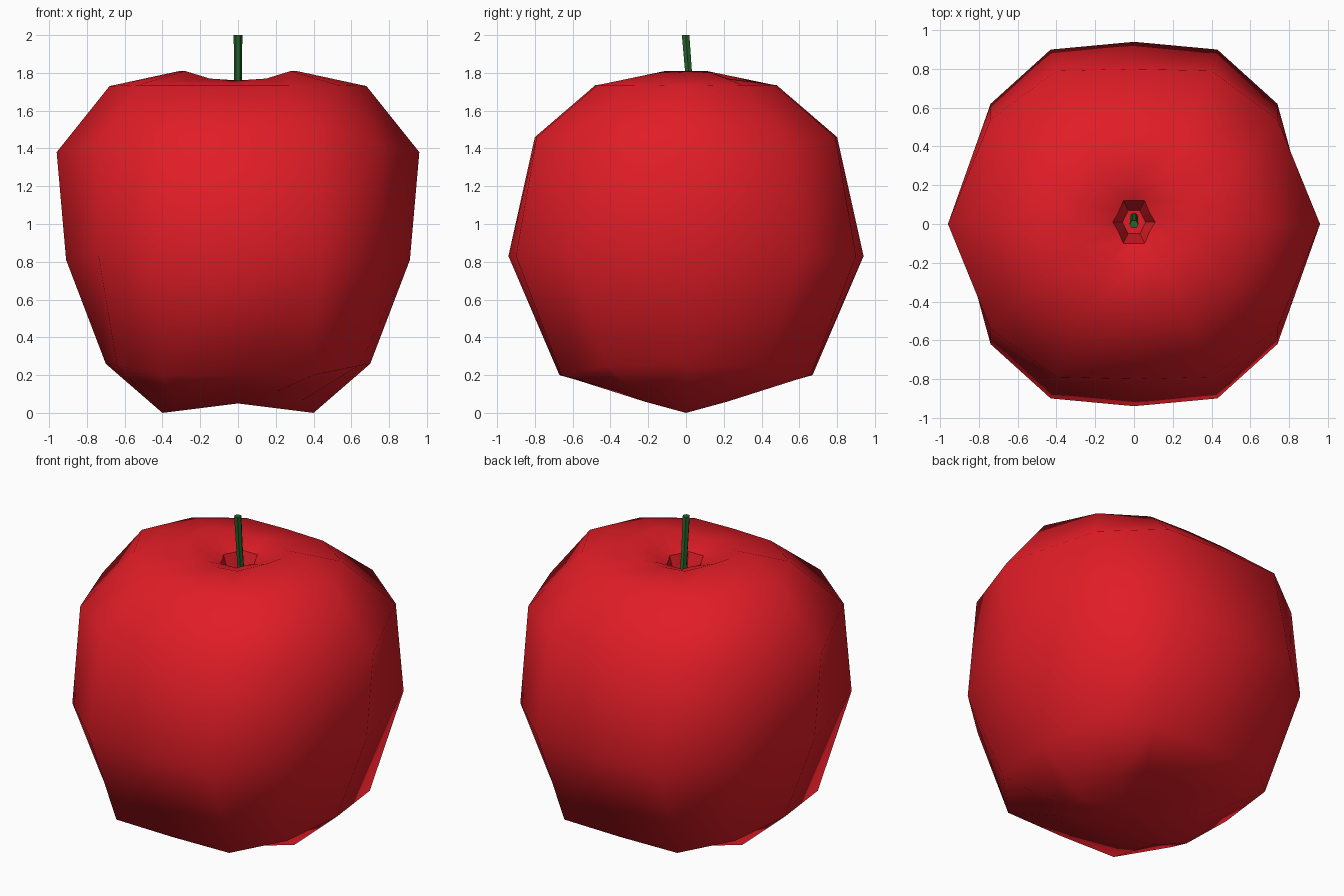
import bpy, bmesh, math
from mathutils import Vector

if "Cube" in bpy.data.objects:
    bpy.data.objects.remove(bpy.data.objects["Cube"])


def material(name, color):
    m = bpy.data.materials.new(name)
    m.diffuse_color = color
    m.use_nodes = True
    m.node_tree.nodes["Principled BSDF"].inputs["Base Color"].default_value = m.diffuse_color
    return m


def loft(bm, rings):
    """Skin a list of closed point rings, return vertex rings and face rows."""
    vr = [[bm.verts.new(p) for p in r] for r in rings]
    rows = []
    for a, b in zip(vr, vr[1:]):
        n = len(a)
        rows.append([bm.faces.new((a[i], a[(i + 1) % n], b[(i + 1) % n], b[i])) for i in range(n)])
    return vr, rows


def finish(bm, name, mat):
    bmesh.ops.recalc_face_normals(bm, faces=bm.faces[:])
    me = bpy.data.meshes.new(name)
    bm.to_mesh(me)
    bm.free()
    me.materials.append(mat)
    ob = bpy.data.objects.new(name, me)
    bpy.context.collection.objects.link(ob)
    return ob


def mirror_ring(q):
    """Quarter ring (+x to +y) mirrored into a full 12-point ring."""
    half = q + [(-x, y, z) for x, y, z in q[-2::-1]]
    return half + [(x, -y, z) for x, y, z in half[-2:0:-1]]


# Fruit body: quarter rings from the bottom up to the stem pit
quarters = [
    [(.40, 0, 0), (.33, .22, .06), (.20, .35, .11), (0, .38, .14)],
    [(.70, 0, .26), (.64, .42, .25), (.40, .66, .20), (0, .67, .20)],
    [(.91, 0, .81), (.74, .62, .84), (.43, .90, .83), (0, .94, .83)],
    [(.96, 0, 1.38), (.74, .54, 1.43), (.40, .79, 1.46), (0, .80, 1.46)],
    [(.68, 0, 1.73), (.53, .30, 1.735), (.27, .47, 1.735), (0, .48, 1.735)],
    [(.31, 0, 1.81), (.28, .11, 1.81), (.15, .22, 1.77), (0, .23, 1.76)],
    [(.11, 0, 1.72), (.08, .05, 1.72), (.055, .11, 1.72), (0, .11, 1.72)],
    [(.06, 0, 1.56), (.045, .03, 1.56), (.03, .06, 1.56), (0, .06, 1.56)],
]
bm = bmesh.new()
vr, rows = loft(bm, [mirror_ring(q) for q in quarters])
base = bm.verts.new((0, 0, .05))
for i in range(12):
    bm.faces.new((vr[0][i], base, vr[0][(i + 1) % 12]))
floor = bm.faces.new(vr[-1])
for f in bm.faces:
    f.smooth = True
for f in rows[-1] + [floor]:
    f.smooth = False
for v in vr[-2] + vr[-1]:
    v.co.y += .01
finish(bm, "fruit_body", material("red_skin", (.75, .012, .02, 1)))

# Stem: slightly leaning six-sided rod
bm = bmesh.new()
path = [((0, .04, 1.54), .02), ((0, .013, 1.81), .021), ((0, -.002, 2.0), .023)]
rings = [[Vector(c) + Vector((r * math.cos(k * math.pi / 3), r * math.sin(k * math.pi / 3), 0))
          for k in range(6)] for c, r in path]
vr, rows = loft(bm, rings)
bm.faces.new(vr[0])
bm.faces.new(vr[-1])
finish(bm, "stem", material("green_stem", (.02, .13, .025, 1)))
